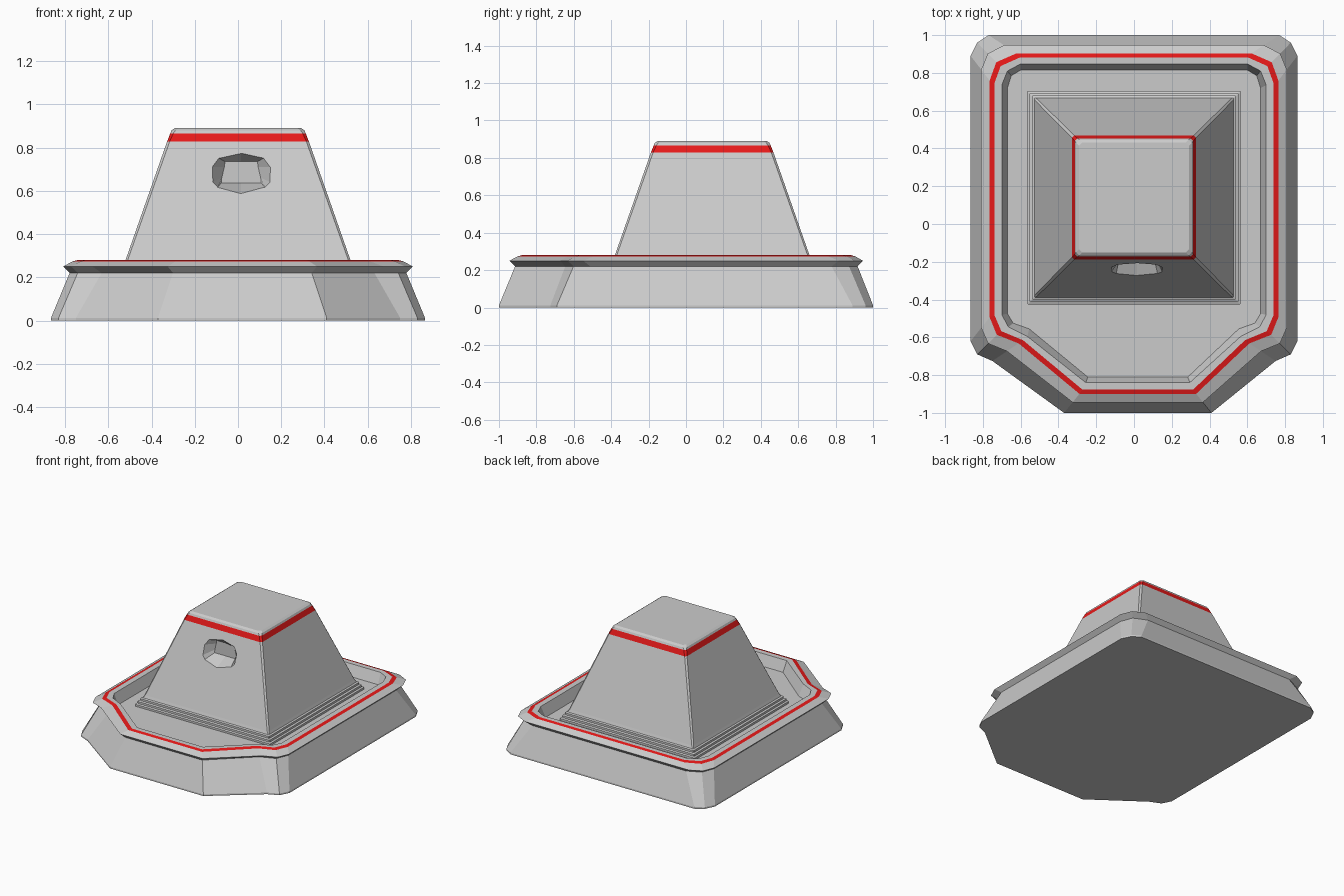
import bpy, bmesh

if "Cube" in bpy.data.objects:
    bpy.data.objects.remove(bpy.data.objects["Cube"])

red = bpy.data.materials.new("red_stripe")
red.diffuse_color = (0.8, 0.01, 0.01, 1)
red.use_nodes = True
red.node_tree.nodes["Principled BSDF"].inputs["Base Color"].default_value = red.diffuse_color
grey = bpy.data.materials.new("grey_body")
grey.diffuse_color = (0.6, 0.6, 0.6, 1)
grey.use_nodes = True
grey.node_tree.nodes["Principled BSDF"].inputs["Base Color"].default_value = grey.diffuse_color


def loft(name, rings, red_bands=()):
    """Skin a stack of equal-count rings into a closed solid."""
    bm = bmesh.new()
    loops = [[bm.verts.new(p) for p in ring] for ring in rings]
    n = len(loops[0])
    for k, (a, b) in enumerate(zip(loops, loops[1:])):
        for i in range(n):
            j = (i + 1) % n
            f = bm.faces.new((a[i], a[j], b[j], b[i]))
            f.material_index = 1 if k in red_bands else 0
    bm.faces.new(loops[0][::-1])
    bm.faces.new(loops[-1])
    bmesh.ops.recalc_face_normals(bm, faces=bm.faces[:])
    me = bpy.data.meshes.new(name)
    bm.to_mesh(me)
    bm.free()
    me.materials.append(grey)
    me.materials.append(red)
    ob = bpy.data.objects.new(name, me)
    bpy.context.collection.objects.link(ob)
    return ob


def outline(half):
    """Mirror a right-hand half outline; the front nose sits slightly to the right."""
    pts = half + [(-x, y) for x, y in reversed(half)]
    return [(x + (0.02 if y == half[0][1] else 0), y) for x, y in pts]


foot = outline([(.39, -1), (.75, -.725), (.83, -.69), (.865, -.62),
                (.865, .89), (.83, .96), (.77, 1)])
stripe = outline([(.30, -.888), (.595, -.622), (.715, -.575), (.753, -.48),
                  (.753, .745), (.718, .845), (.605, .893)])
lip = outline([(.275, -.84), (.565, -.595), (.665, -.545), (.70, -.48),
               (.70, .735), (.67, .81), (.60, .848)])
floor = outline([(.265, -.81), (.555, -.555), (.64, -.525), (.67, -.475),
                 (.67, .72), (.65, .785), (.60, .815)])


def blend(a, b, t, z):
    return [(p[0] + (q[0] - p[0]) * t, p[1] + (q[1] - p[1]) * t, z)
            for p, q in zip(a, b)]


# Base tray with overhanging rim, red stripe and sunken floor
loft("base_tray", [
    blend(foot, stripe, 0, 0), blend(foot, stripe, 0, .012),
    blend(foot, stripe, .77, .22), blend(foot, stripe, .5, .25),
    blend(foot, stripe, .9, .274), blend(stripe, lip, .25, .28),
    blend(stripe, lip, 1, .28), blend(lip, floor, 1, .2)], red_bands=(4,))


def square(h, z, c=.004):
    """Square ring of half-width h with chamfered corners."""
    pts = [(h - c, -h), (h, -h + c), (h, h - c), (h - c, h),
           (-h + c, h), (-h, h - c), (-h, -h + c), (-h + c, -h)]
    return [(x, y + .14, z) for x, y in pts]


# Tapered tower on a stepped plinth
tower = loft("tower", [
    square(.565, .19), square(.565, .215), square(.553, .22), square(.553, .235),
    square(.54, .24), square(.54, .255), square(.528, .26), square(.52, .28, .01),
    square(.328, .828, .012), square(.313, .866, .014),
    square(.307, .88, .018), square(.292, .89, .018)], red_bands=(8,))

# Faceted window recess in the front wall
mouth = [(.0, .085), (.105, .062), (.137, .02), (.135, -.05), (.11, -.075), (0, -.105)]
inner = [(.0, .045), (.075, .045), (.078, .02), (.09, -.03), (.092, -.053), (0, -.053)]


def window(half, y, slope=0):
    pts = half + [(-x, z) for x, z in reversed(half[1:-1])]
    return [(x + .015, y + slope * z, .69 + z) for x, z in pts]


cutter = loft("window_cutter", [window(mouth, -.40, .36), window(mouth, -.24, .36),
                                window(inner, -.17)])
cutter.hide_render = True
cutter.hide_viewport = True
cut = tower.modifiers.new("window", 'BOOLEAN')
cut.operation = 'DIFFERENCE'
cut.solver = 'EXACT'
cut.object = cutter
